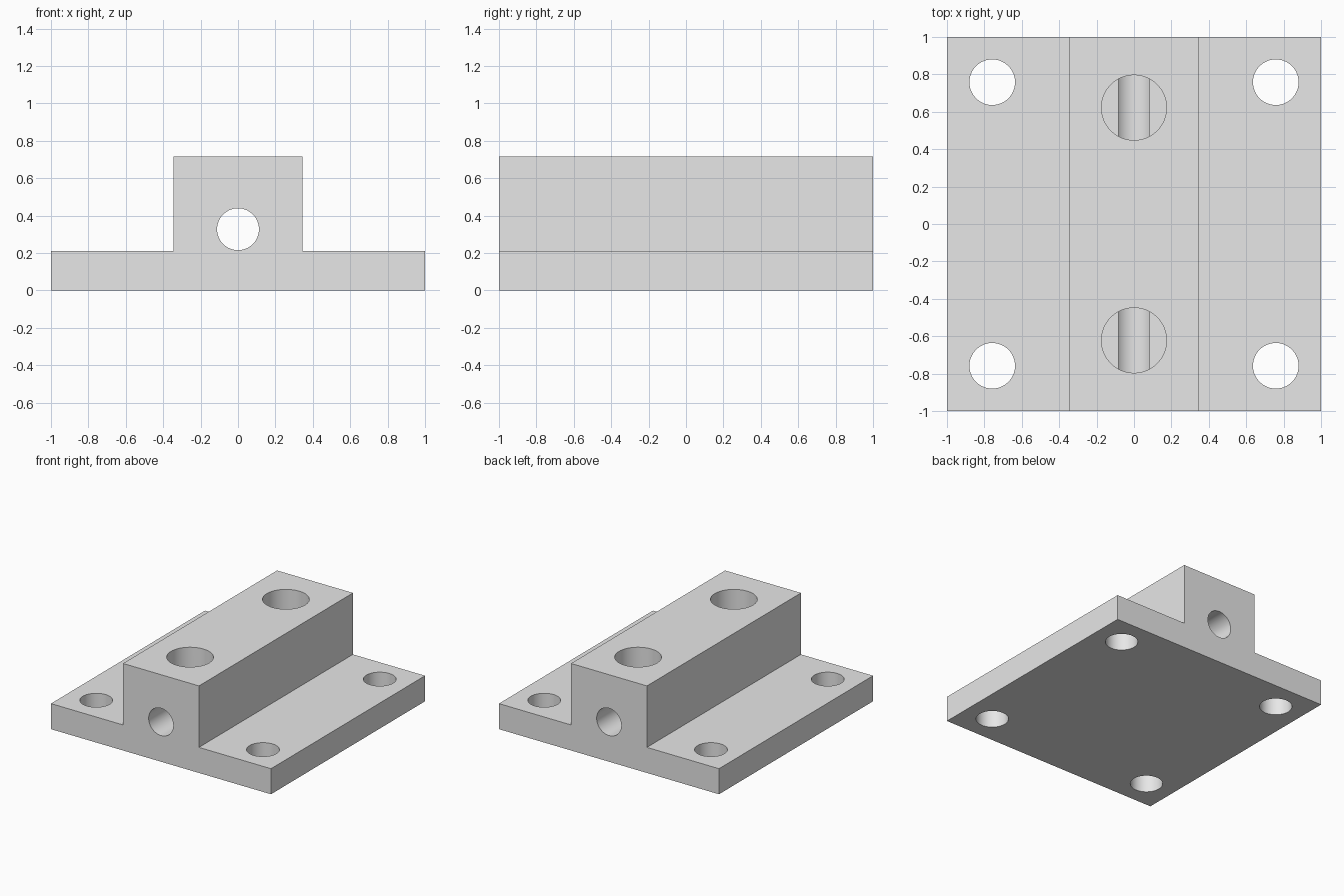
import bpy, bmesh, math

if "Cube" in bpy.data.objects:
    bpy.data.objects.remove(bpy.data.objects["Cube"])

grey = bpy.data.materials.new("plain grey")
grey.diffuse_color = (0.8, 0.8, 0.8, 1)
grey.use_nodes = True
grey.node_tree.nodes["Principled BSDF"].inputs["Base Color"].default_value = grey.diffuse_color

PLATE_Z, TOP_Z, HALF_BOSS = 0.21, 0.715, 0.345

# Mounting block: inverted-T profile extruded along y
profile = [(-1, 0), (1, 0), (1, PLATE_Z), (HALF_BOSS, PLATE_Z), (HALF_BOSS, TOP_Z),
           (-HALF_BOSS, TOP_Z), (-HALF_BOSS, PLATE_Z), (-1, PLATE_Z)]
bm = bmesh.new()
face = bm.faces.new([bm.verts.new((x, -1, z)) for x, z in profile])
new = bmesh.ops.extrude_face_region(bm, geom=[face])["geom"]
bmesh.ops.translate(bm, vec=(0, 2, 0),
                    verts=[v for v in new if isinstance(v, bmesh.types.BMVert)])
bmesh.ops.recalc_face_normals(bm, faces=bm.faces)
mesh = bpy.data.meshes.new("mounting_block")
bm.to_mesh(mesh)
bm.free()
block = bpy.data.objects.new("mounting_block", mesh)
bpy.context.collection.objects.link(block)
mesh.materials.append(grey)


def drill(radius, depth, location, rotation=(0, 0, 0)):
    """Cut a round hole into the block."""
    bpy.ops.mesh.primitive_cylinder_add(vertices=64, radius=radius, depth=depth,
                                        location=location, rotation=rotation)
    cutter = bpy.context.object
    cutter.name = "hole_cutter"
    cutter.hide_render = True
    cutter.data.materials.append(grey)
    mod = block.modifiers.new("hole", "BOOLEAN")
    mod.operation, mod.solver, mod.object = "DIFFERENCE", "EXACT", cutter
    bpy.context.view_layer.objects.active = block
    bpy.ops.object.modifier_apply(modifier=mod.name)
    bpy.data.objects.remove(cutter, do_unlink=True)


# Long bore through the boss
drill(0.112, 2.4, (0, 0, 0.327), (math.pi / 2, 0, 0))

# Pockets in the boss top, opening into the bore
POCKET_FLOOR = 0.402
for y in (-0.622, 0.622):
    drill(0.174, 0.6, (0, y, POCKET_FLOOR + 0.3))

# Corner bolt holes through the plate
for x in (-0.758, 0.758):
    for y in (-0.758, 0.758):
        drill(0.122, 0.6, (x, y, 0.1))

# Smooth hole walls, sharp edges
bpy.ops.object.select_all(action="DESELECT")
block.select_set(True)
bpy.context.view_layer.objects.active = block
bpy.ops.object.shade_smooth_by_angle(angle=math.radians(30))
